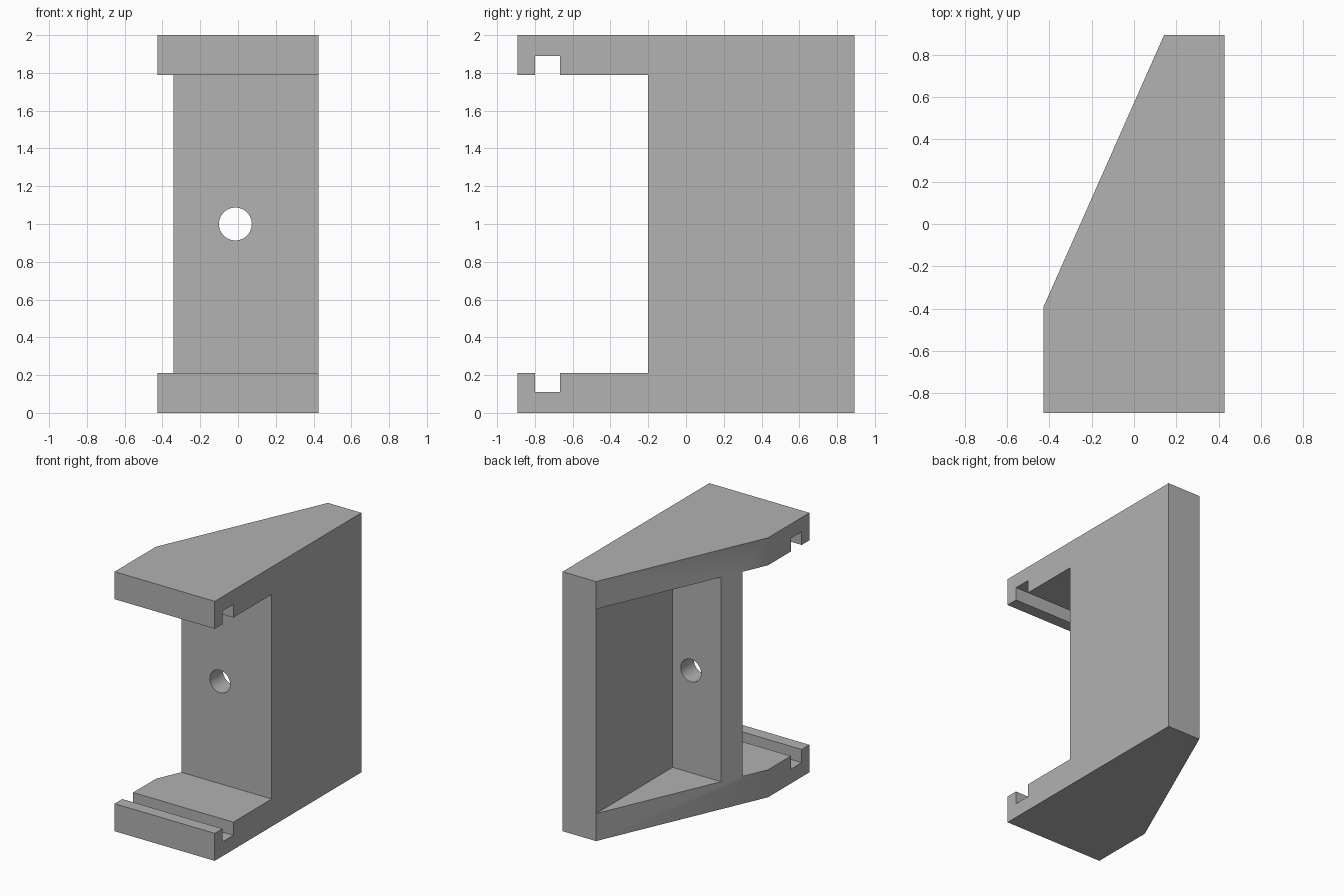
import bpy
import bmesh
import math
from mathutils import Matrix, Vector

cube = bpy.data.objects.get("Cube")
if cube:
    bpy.data.objects.remove(cube, do_unlink=True)

grey = bpy.data.materials.new("plain grey")
grey.use_nodes = True
grey.diffuse_color = (0.445, 0.445, 0.445, 1)
grey.node_tree.nodes["Principled BSDF"].inputs["Base Color"].default_value = grey.diffuse_color

# Main dimensions
HALF_X, HALF_Y, HEIGHT = 0.427, 0.893, 2.0
PLATE = 0.212            # thickness of the top and bottom plates
WALL_X = 0.142           # inner face of the side wall
WEB_FRONT, WEB_BACK = -0.2, -0.04


def add_object(name, bm):
    bmesh.ops.recalc_face_normals(bm, faces=bm.faces)
    mesh = bpy.data.meshes.new(name)
    bm.to_mesh(mesh)
    bm.free()
    mesh.materials.append(grey)
    obj = bpy.data.objects.new(name, mesh)
    bpy.context.collection.objects.link(obj)
    return obj


def prism(name, outline, z0, z1):
    bm = bmesh.new()
    base = bm.faces.new([bm.verts.new((x, y, z0)) for x, y in outline])
    top = bmesh.ops.extrude_face_region(bm, geom=[base])["geom"]
    for v in top:
        if isinstance(v, bmesh.types.BMVert):
            v.co.z = z1
    return add_object(name, bm)


def box(name, x0, x1, y0, y1, z0, z1):
    return prism(name, [(x0, y0), (x1, y0), (x1, y1), (x0, y1)], z0, z1)


# Body: rectangular plan with one long slanted side
bracket = prism("bracket", [(-HALF_X, -HALF_Y), (HALF_X, -HALF_Y), (HALF_X, HALF_Y),
                            (WALL_X, HALF_Y), (-HALF_X, -0.39)], 0, HEIGHT)

# Openings in front of and behind the web
low, high = PLATE, HEIGHT - PLATE
cutters = [
    box("front_opening_cutter", -1, 1, -1.5, WEB_FRONT, low, high),
    box("rear_pocket_cutter", -1, WALL_X, WEB_BACK, 1.5, low, high),
]

# Grooves across the facing sides of both plates
for name, z0, z1 in (("lower", 0.111, 0.4), ("upper", HEIGHT - 0.4, HEIGHT - 0.111)):
    cutters.append(box(name + "_groove_cutter", -1, 1, -0.799, -0.667, z0, z1))

# Round hole through the web
bm = bmesh.new()
bmesh.ops.create_cone(bm, cap_ends=True, segments=48, radius1=0.087, radius2=0.087, depth=0.4,
                      matrix=Matrix.Translation(Vector((-0.014, -0.12, 1)))
                      @ Matrix.Rotation(math.pi / 2, 4, "X"))
cutters.append(add_object("web_hole_cutter", bm))

# Cut the body, then drop the cutters
bpy.ops.object.select_all(action="DESELECT")
bpy.context.view_layer.objects.active = bracket
bracket.select_set(True)
for cutter in cutters:
    cutter.hide_render = True
    cut = bracket.modifiers.new(cutter.name, "BOOLEAN")
    cut.operation = "DIFFERENCE"
    cut.solver = "EXACT"
    cut.object = cutter
    bpy.ops.object.modifier_apply(modifier=cut.name)
for cutter in cutters:
    bpy.data.objects.remove(cutter, do_unlink=True)

bpy.ops.object.shade_smooth_by_angle(angle=math.radians(30))
